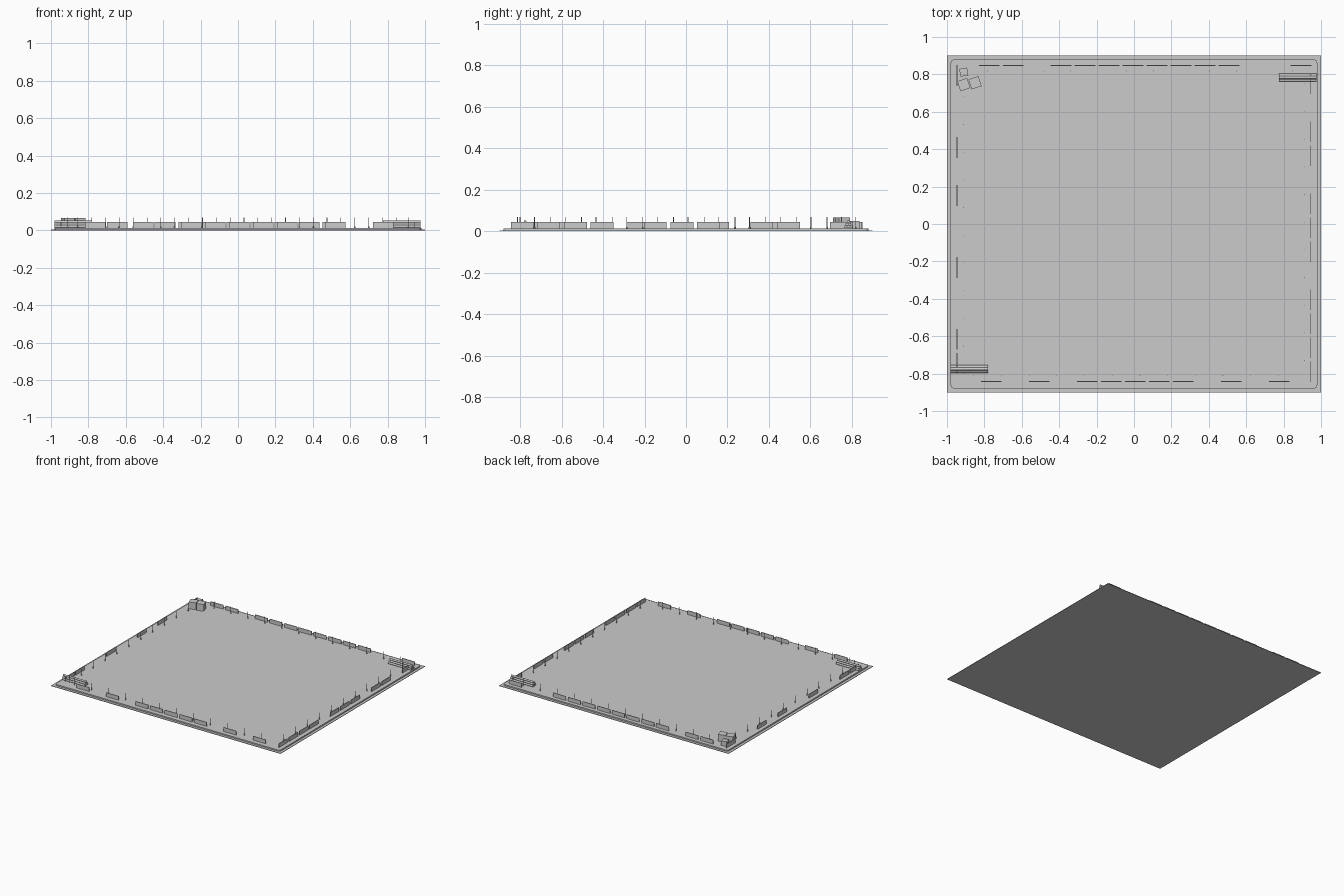
import bpy, bmesh, math
from mathutils import Matrix, Vector

if "Cube" in bpy.data.objects:
    bpy.data.objects.remove(bpy.data.objects["Cube"])

grey = bpy.data.materials.new("concrete grey")
grey.diffuse_color = (0.6, 0.6, 0.6, 1)
grey.use_nodes = True
grey.node_tree.nodes["Principled BSDF"].inputs["Base Color"].default_value = grey.diffuse_color


def finish(name, bm):
    bmesh.ops.recalc_face_normals(bm, faces=bm.faces)
    me = bpy.data.meshes.new(name)
    bm.to_mesh(me)
    bm.free()
    me.materials.append(grey)
    ob = bpy.data.objects.new(name, me)
    bpy.context.collection.objects.link(ob)
    return ob


def add_box(bm, centre, size, turn=0):
    m = (Matrix.Translation(centre) @ Matrix.Rotation(math.radians(turn), 4, 'Z')
         @ Matrix.Diagonal((*size, 1)))
    return bmesh.ops.create_cube(bm, size=1, matrix=m)["verts"]


def add_cyl(bm, centre, r, depth, sides, rot=Matrix()):
    bmesh.ops.create_cone(bm, cap_ends=True, segments=sides, radius1=r, radius2=r,
                          depth=depth, matrix=Matrix.Translation(centre) @ rot)


# Ground plate
bm = bmesh.new()
add_box(bm, (0, 0, 0.002), (2, 1.8, 0.004))
finish("ground_plate", bm)

# Raised slab with rounded corners
FLOOR = 0.014
bm = bmesh.new()
add_box(bm, (0, 0, (FLOOR + 0.004) / 2), (1.96, 1.76, FLOOR - 0.004))
upright = [e for e in bm.edges
           if abs(e.verts[0].co.z - e.verts[1].co.z) > 0.005]
bmesh.ops.bevel(bm, geom=upright, offset=0.02, segments=4, profile=0.5, affect='EDGES')
finish("raised_slab", bm)

# Barrier panels: fixed slots along each edge, some slots left empty
STEP, LONG, THIN, TALL = 0.1283, 0.11, 0.005, 0.031
PZ = FLOOR + TALL / 2
rows = {
    "back": ([0, 1, 3, 4, 5, 6, 7, 8, 9, 10, 13], lambda k: (-0.775 + STEP * k, 0.848)),
    "front": ([0, 2, 4, 5, 6, 7, 8, 10, 12], lambda k: (-0.763 + STEP * k, -0.842)),
    "left": ([0, 3, 5, 8, 11, 12], lambda k: (-0.947, 0.794 - STEP * k)),
    "right": ([0, 2, 3, 5, 6, 7, 9, 10, 11, 12], lambda k: (0.945, 0.75 - STEP * k)),
}
for side, (slots, place) in rows.items():
    bm = bmesh.new()
    size = (LONG, THIN, TALL) if side in ("back", "front") else (THIN, LONG, TALL)
    for k in slots:
        add_box(bm, (*place(k), PZ), size)
    finish(side + "_barrier_panels", bm)

# Thin posts inside the panels, each with a small foot
GAP = 0.148
posts = {
    "front": [(-0.856 + GAP * k, -0.812) for k in range(12)],
    "back": [(-0.782 + GAP * k, 0.818) for k in range(12)],
    "left": [(-0.91, -0.80 + GAP * k) for k in range(11)],
    "right": [(0.91, -0.73 + GAP * k) for k in range(11)],
}
for side, spots in posts.items():
    bm = bmesh.new()
    for x, y in spots:
        add_cyl(bm, (x, y, (FLOOR + 0.068) / 2), 0.0018, 0.068 - FLOOR, 6)
        add_cyl(bm, (x, y, FLOOR + 0.003), 0.004, 0.006, 8)
    finish(side + "_posts", bm)

# Pyramid stacks of pipes, three then two then one
R = 0.007
lie = Matrix.Rotation(math.pi / 2, 4, 'Y')
for name, cx, cy in (("right_pipe_stack", 0.875, 0.783), ("left_pipe_stack", -0.88, -0.775)):
    bm = bmesh.new()
    for level in range(3):
        n = 3 - level
        for i in range(n):
            y = cy + (i - (n - 1) / 2) * 2 * R
            add_cyl(bm, (cx, y, FLOOR + R + level * R * math.sqrt(3)), R, 0.2, 12, lie)
    finish(name, bm)

# Crates in the back left corner
for name, x, y, w, top, turn in (("large_crate_a", -0.91, 0.745, 0.056, 0.067, 18),
                                 ("large_crate_b", -0.85, 0.755, 0.056, 0.067, 18),
                                 ("small_crate", -0.91, 0.812, 0.042, 0.05, 10)):
    bm = bmesh.new()
    add_box(bm, (x, y, (FLOOR + top) / 2), (w, w, top - FLOOR), turn)
    finish(name, bm)
